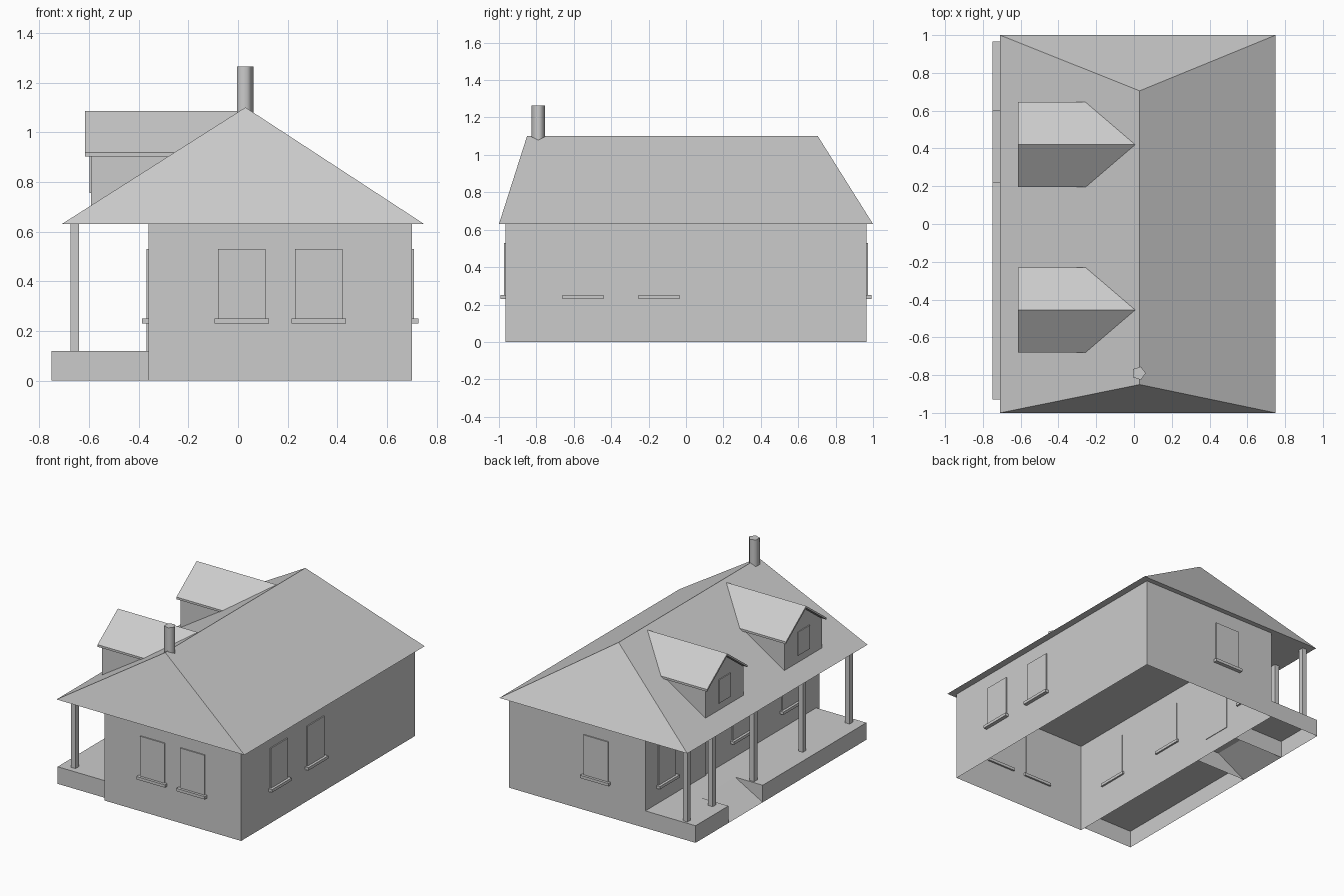
import bpy
import bmesh
import math

if "Cube" in bpy.data.objects:
    bpy.data.objects.remove(bpy.data.objects["Cube"], do_unlink=True)

GREY = (0.6, 0.6, 0.6, 1)
mat = bpy.data.materials.new("plain grey")
mat.use_nodes = True
mat.diffuse_color = GREY
mat.node_tree.nodes["Principled BSDF"].inputs["Base Color"].default_value = GREY

EAVE, RIDGE = 0.63, 1.10
ROOF_L, ROOF_R, RIDGE_X = -0.71, 0.75, 0.03
WALL_L, WALL_R, WALL_Y = -0.36, 0.70, 0.965
DECK = 0.12


def finish(name, bm, recalc=True):
    if recalc:
        bmesh.ops.recalc_face_normals(bm, faces=bm.faces)
    mesh = bpy.data.meshes.new(name)
    bm.to_mesh(mesh)
    bm.free()
    mesh.materials.append(mat)
    ob = bpy.data.objects.new(name, mesh)
    bpy.context.collection.objects.link(ob)
    return ob


def box(name, x, y, z, open_sides=""):
    """Box from ranges; open_sides may hold 'top' and 'bottom'."""
    bm = bmesh.new()
    bmesh.ops.create_cube(bm, size=1)
    for v in bm.verts:
        v.co = [r[0] + (c + 0.5) * (r[1] - r[0]) for c, r in zip(v.co, (x, y, z))]
    mid = sum(z) / 2
    gone = [f for f in bm.faces if abs(f.normal.z) > 0.9 and
            ("top" if f.calc_center_median().z > mid else "bottom") in open_sides]
    bmesh.ops.delete(bm, geom=gone, context='FACES_ONLY')
    return finish(name, bm, recalc=False)


def loft(name, ring_a, ring_b, caps=True):
    """Join two matching rings of points with side faces."""
    bm = bmesh.new()
    a = [bm.verts.new(p) for p in ring_a]
    b = [bm.verts.new(p) for p in ring_b]
    n = len(a)
    for i in range(n if caps else n - 1):
        j = (i + 1) % n
        bm.faces.new((a[i], a[j], b[j], b[i]))
    if caps:
        bm.faces.new(a)
        bm.faces.new(b)
    return finish(name, bm)


def on_wall(name, side, centre, width, z, depth, inside=0.004):
    """Thin block standing out of one of the four walls."""
    span = (centre - width / 2, centre + width / 2)
    if side in "lr":
        x = (WALL_L - depth, WALL_L + inside) if side == "l" else (WALL_R - inside, WALL_R + depth)
        return box(name, x, span, z)
    y = (-WALL_Y - depth, -WALL_Y + inside) if side == "f" else (WALL_Y - inside, WALL_Y + depth)
    return box(name, span, y, z)


# House walls, open underneath
box("house_walls", (WALL_L, WALL_R), (-WALL_Y, WALL_Y), (0, EAVE), "top bottom")

# Hipped main roof with a flat underside
bm = bmesh.new()
c = [bm.verts.new((x, y, EAVE)) for x, y in
     ((ROOF_L, -1), (ROOF_R, -1), (ROOF_R, 1), (ROOF_L, 1))]
front = bm.verts.new((RIDGE_X, -0.85, RIDGE))
back = bm.verts.new((RIDGE_X, 0.705, RIDGE))
for face in ((c[0], c[1], front), (c[1], c[2], back, front), (c[2], c[3], back),
             (c[3], c[0], front, back), (c[3], c[2], c[1], c[0])):
    bm.faces.new(face)
finish("main_roof", bm)

# Windows and sills
windows = [("f", 0.015), ("f", 0.325), ("b", 0.02), ("r", -0.55), ("r", -0.145),
           ("l", 0.73), ("l", -0.09), ("l", -0.64)]
for side, centre in windows:
    on_wall("window", side, centre, 0.19, (0.25, 0.53), 0.008)
    on_wall("window_sill", side, centre, 0.22, (0.23, 0.25), 0.026, 0.012)

# Door facing the porch steps
on_wall("door", "l", 0.41, 0.21, (DECK, 0.53), 0.008)

# Porch deck in two parts with a ramp between
PORCH = (-0.75, WALL_L)
box("porch_front", PORCH, (-0.93, 0.22), (0, DECK), "bottom")
box("porch_back", PORCH, (0.60, 0.965), (0, DECK), "bottom")
ramp = ((-0.75, 0.0), (-0.535, DECK), (WALL_L, DECK))
loft("porch_ramp", [(x, 0.22, z) for x, z in ramp],
     [(x, 0.60, z) for x, z in ramp], caps=False)

# Porch posts
for y in (0.93, 0.65, 0.19, -0.35, -0.87):
    box("porch_post", (-0.675, -0.64), (y - 0.018, y + 0.018), (DECK, EAVE))


def roof_x(z):
    """Where the left roof slope reaches height z."""
    return ROOF_L + (z - EAVE) * (RIDGE_X - ROOF_L) / (RIDGE - EAVE)


# Dormers
TOP, LOW, HALF, THICK = 1.085, 0.918, 0.225, 0.015
for cy in (0.42, -0.455):
    section = [(-HALF, LOW), (0, TOP), (HALF, LOW)]
    section += [(y, z - THICK) for y, z in reversed(section)]
    rear = [roof_x(z) for z in (LOW, TOP, LOW)] * 2
    # roof sheet, concave so its ends are split at the ridge
    bm = bmesh.new()
    a = [bm.verts.new((-0.615, cy + y, z)) for y, z in section]
    b = [bm.verts.new((x, cy + y, z)) for x, (y, z) in zip(rear, section)]
    for i in range(6):
        j = (i + 1) % 6
        bm.faces.new((a[i], a[j], b[j], b[i]))
    for ring in (a, b):
        bm.faces.new((ring[0], ring[1], ring[4], ring[5]))
        bm.faces.new((ring[1], ring[2], ring[3], ring[4]))
    finish("dormer_roof", bm)
    # gabled body
    shape = ((-0.21, 0.69), (0.21, 0.69), (0.21, 0.91), (0, 1.066), (-0.21, 0.91))
    loft("dormer_body", [(-0.592, cy + y, z) for y, z in shape],
         [(-0.1, cy + y, z) for y, z in shape])
    box("dormer_window", (-0.598, -0.588), (cy - 0.065, cy + 0.065), (0.755, 0.92))

# Five-sided chimney pipe
ring = [(0.025 + 0.037 * math.cos(t), -0.79 + 0.037 * math.sin(t))
        for t in (i * math.tau / 5 for i in range(5))]
pipe = loft("chimney", [(x, y, 1.07) for x, y in ring], [(x, y, 1.265) for x, y in ring])
for face in pipe.data.polygons:
    face.use_smooth = abs(face.normal.z) < 0.5
for edge in pipe.data.edges:
    za, zb = (pipe.data.vertices[i].co.z for i in edge.vertices)
    edge.use_edge_sharp = abs(za - zb) < 0.01
